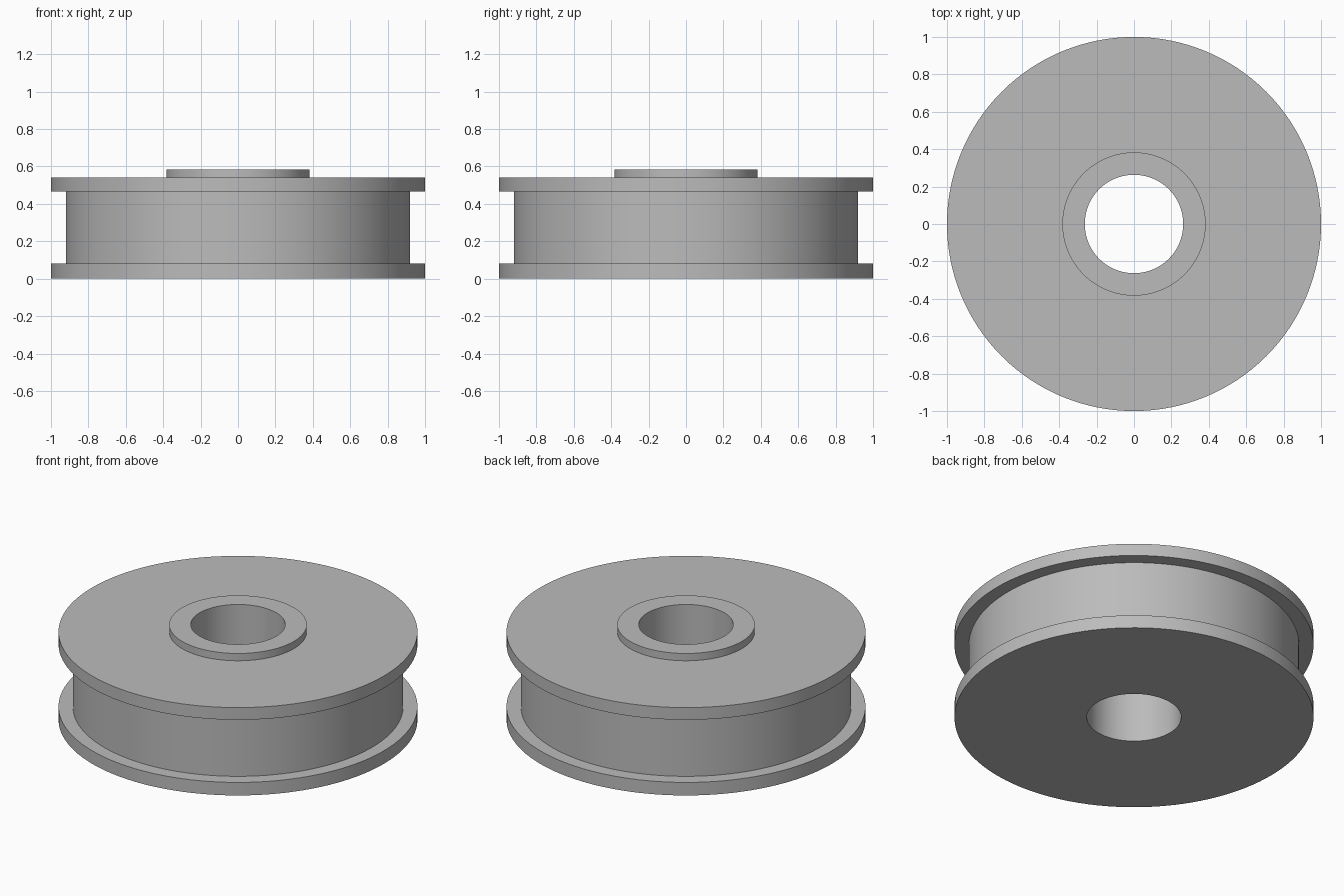
import bpy
import bmesh
import math

cube = bpy.data.objects.get("Cube")
if cube:
    bpy.data.objects.remove(cube, do_unlink=True)

SEGMENTS = 128

# Plain grey metal
grey = bpy.data.materials.new("grey_metal")
grey.use_nodes = True
colour = (0.5, 0.5, 0.5, 1)
grey.diffuse_color = colour
grey.node_tree.nodes["Principled BSDF"].inputs["Base Color"].default_value = colour


def lathe(name, profile):
    """Turn a closed (radius, height) profile around the z axis."""
    bm = bmesh.new()
    rings = []
    for i in range(SEGMENTS):
        a = math.tau * i / SEGMENTS
        rings.append([bm.verts.new((r * math.cos(a), r * math.sin(a), z))
                      for r, z in profile])
    n = len(profile)
    for i in range(SEGMENTS):
        here, after = rings[i], rings[(i + 1) % SEGMENTS]
        for j in range(n):
            k = (j + 1) % n
            bm.faces.new((here[j], after[j], after[k], here[k]))
    bmesh.ops.recalc_face_normals(bm, faces=bm.faces)
    mesh = bpy.data.meshes.new(name)
    bm.to_mesh(mesh)
    bm.free()
    mesh.materials.append(grey)
    obj = bpy.data.objects.new(name, mesh)
    bpy.context.collection.objects.link(obj)
    bpy.ops.object.select_all(action='DESELECT')
    obj.select_set(True)
    bpy.context.view_layer.objects.active = obj
    bpy.ops.object.shade_smooth_by_angle(angle=math.radians(30))
    return obj


# Flanged wheel: bore, lower flange, drum, upper flange and raised hub
bore, hub, drum, rim = 0.263, 0.383, 0.92, 1.0
lathe("flanged_wheel", [
    (bore, 0), (rim, 0), (rim, 0.08), (drum, 0.08),
    (drum, 0.465), (rim, 0.465), (rim, 0.54),
    (hub, 0.54), (hub, 0.585), (bore, 0.585),
])
